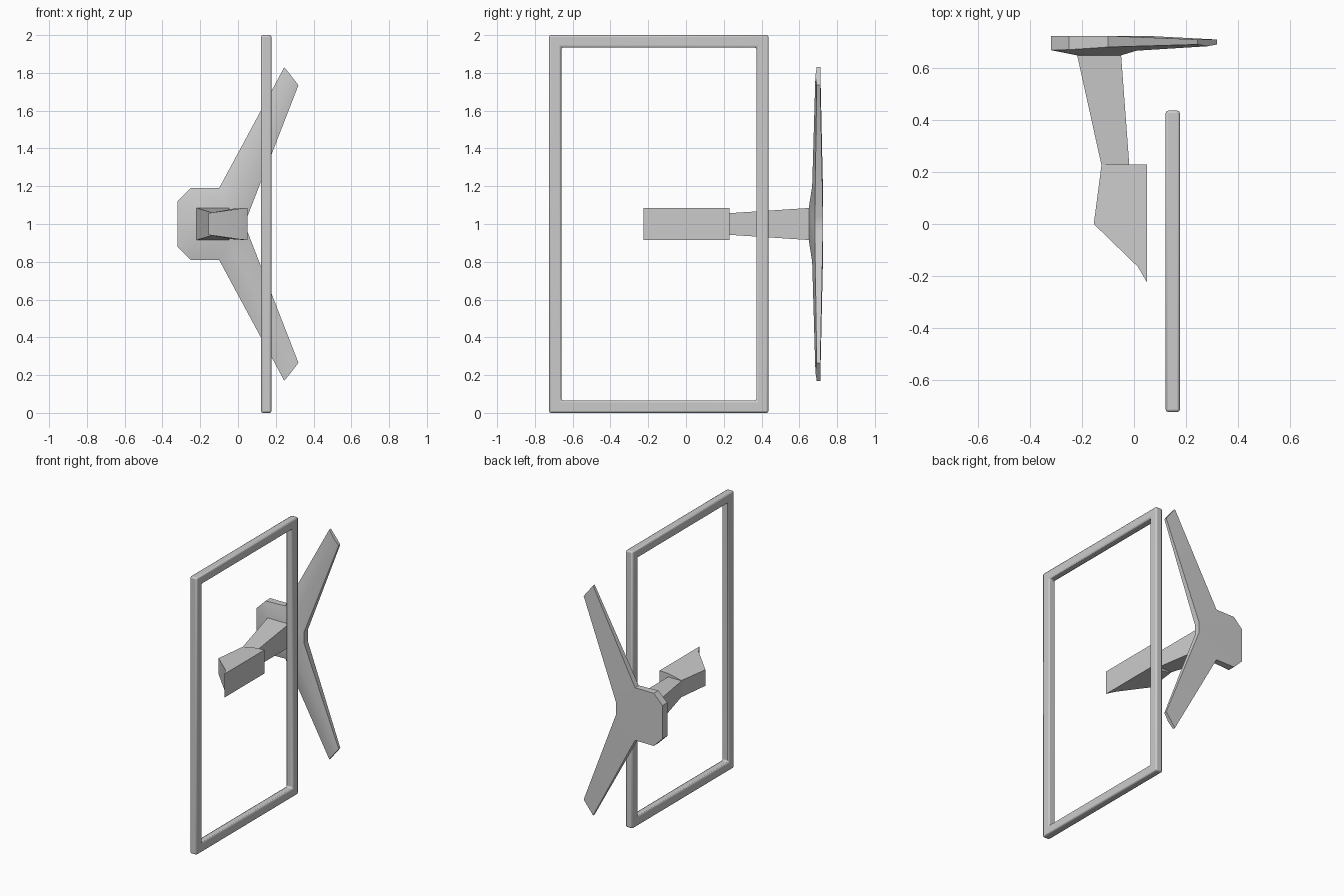
import bpy, bmesh, math

if "Cube" in bpy.data.objects:
    bpy.data.objects.remove(bpy.data.objects["Cube"])


def make(name, verts, faces, angle=35):
    """Build a mesh object, merge shared points and shade by angle."""
    mesh = bpy.data.meshes.new(name)
    mesh.from_pydata(verts, [], faces)
    bm = bmesh.new()
    bm.from_mesh(mesh)
    bmesh.ops.remove_doubles(bm, verts=bm.verts, dist=0.0005)
    bmesh.ops.recalc_face_normals(bm, faces=bm.faces)
    bm.to_mesh(mesh)
    bm.free()
    ob = bpy.data.objects.new(name, mesh)
    bpy.context.collection.objects.link(ob)
    bpy.ops.object.select_all(action='DESELECT')
    ob.select_set(True)
    bpy.context.view_layer.objects.active = ob
    bpy.ops.object.shade_smooth_by_angle(angle=math.radians(angle))
    return ob


def prism(name, outline):
    """Solid from a plan outline (x, y, half height) mirrored about z = 1."""
    n = len(outline)
    verts = [(x, y, 1 - h) for x, y, h in outline] + [(x, y, 1 + h) for x, y, h in outline]
    faces = [tuple(range(n)), tuple(range(n, 2 * n))]
    faces += [(i, (i + 1) % n, (i + 1) % n + n, i + n) for i in range(n)]
    return make(name, verts, faces)


# Screen frame: a rectangular section swept around four mitred corners
section = [(0.122, 0.0), (0.177, 0.0), (0.177, 0.065), (0.122, 0.065)]
y0, y1 = -0.725, 0.437
verts = []
for sy, sz in [(0, 0), (1, 0), (1, 1), (0, 1)]:
    for x, d in section:
        verts.append((x, y1 - d if sy else y0 + d, 2 - d if sz else d))
faces = []
for c in range(4):
    for k in range(4):
        a, b, k2 = c * 4, ((c + 1) % 4) * 4, (k + 1) % 4
        faces.append((a + k, a + k2, b + k2, b + k))
frame = make("screen_frame", verts, faces)
bev = frame.modifiers.new("soft_edges", 'BEVEL')
bev.width = 0.01
bev.segments = 2
bev.limit_method = 'ANGLE'

# Rear bracket: hub with one arm, mirrored about z = 1
front = {
    'a0': (-.32, .670, 1), 'a': (-.32, .670, 1.12), 'b': (-.25, .672, 1.19),
    'c': (-.10, .682, 1.19), 'd': (.245, .692, 1.83), 'e': (.32, .692, 1.735),
    'f': (.05, .682, 1.04), 'f0': (.05, .682, 1),
    'p0': (-.22, .65, 1), 'p': (-.22, .65, 1.085), 'q': (-.05, .65, 1.085),
    'q0': (-.05, .65, 1), 'r': (.01, .668, 1.2), 't': (.283, .685, 1.783),
}
rim = ['a0', 'a', 'b', 'c', 'd', 'e', 'f', 'f0']
pts = dict(front)
for k in rim:
    x, _, z = front[k]
    pts[k + '_back'] = (x, .711 if k in 'de' else .725, z)
panels = ["a0 a p p0", "a b p", "b c q p", "c r q", "q r f", "q f f0 q0",
          "c d t r", "r t e f", "p q q0 p0", "d t e e_back d_back",
          "a0_back a_back b_back c_back f_back f0_back",
          "c_back d_back e_back f_back"]
for i, j in zip(rim, rim[1:]):
    if (i, j) != ('d', 'e'):
        panels.append(f"{i} {j} {j}_back {i}_back")
names = list(pts)
n = len(names)
verts = [pts[k] for k in names] + [(x, y, 2 - z) for x, y, z in pts.values()]
faces = []
for p in panels:
    ids = [names.index(k) for k in p.split()]
    faces.append(ids)
    faces.append([i + n for i in ids])
make("rear_bracket", verts, faces)

# Stem from the bracket to the head, then the angled head
prism("stem", [(-.22, .655, .085), (-.05, .655, .085), (-.018, .225, .057), (-.125, .225, .057)])
prism("mount_head", [(-.125, .23, .06), (-.018, .23, .082), (.05, .23, .085),
                     (.05, -.225, .085), (.015, -.165, .082), (-.155, 0, .058)])
